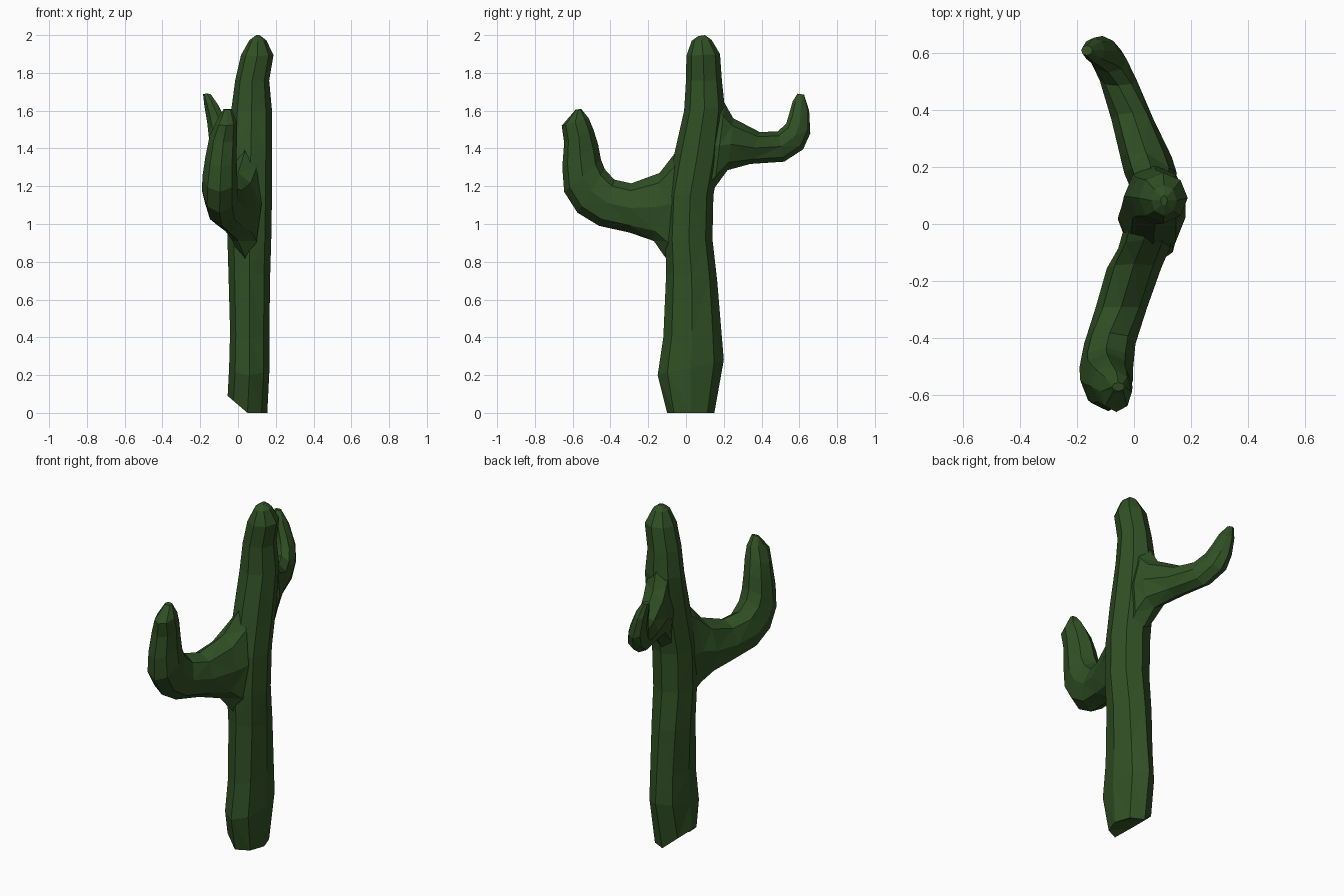
import bpy, bmesh, math
from mathutils import Vector

SIDES = 8

green = bpy.data.materials.new("cactus green")
green.diffuse_color = (0.030, 0.080, 0.018, 1)


def loft(name, stations, slant=0.0):
    """Each station: edge point (y, z), opposite edge point (y, z), x centre, x half width."""
    bm = bmesh.new()
    rings = []
    for n, (y0, z0, y1, z1, xc, hx) in enumerate(stations):
        mid = Vector((xc, (y0 + y1) / 2, (z0 + z1) / 2))
        half = Vector((0, (y1 - y0) / 2, (z1 - z0) / 2))
        ring = []
        for i in range(SIDES):
            a = 2 * math.pi * i / SIDES
            p = mid + half * math.cos(a) + Vector((hx * math.sin(a), 0, 0))
            if n == 0:
                p.z += slant * max(0, -math.sin(a))
            ring.append(bm.verts.new(p))
        rings.append(ring)
    for r, q in zip(rings, rings[1:]):
        for i in range(SIDES):
            j = (i + 1) % SIDES
            bm.faces.new((r[i], r[j], q[j], q[i]))
    bm.faces.new(rings[0])
    bm.faces.new(rings[-1])
    bmesh.ops.triangulate(bm, faces=bm.faces[:])
    bmesh.ops.recalc_face_normals(bm, faces=bm.faces[:])
    me = bpy.data.meshes.new(name)
    bm.to_mesh(me)
    bm.free()
    me.materials.append(green)
    ob = bpy.data.objects.new(name, me)
    bpy.context.collection.objects.link(ob)
    return ob


# Trunk, with a cut-off slanted foot and a blunt top
trunk = loft("cactus", [
    (-0.10, 0.00, 0.15, 0.00, 0.050, 0.105),
    (-0.15, 0.20, 0.20, 0.28, 0.060, 0.107),
    (-0.12, 0.40, 0.185, 0.46, 0.062, 0.104),
    (-0.105, 0.74, 0.165, 0.70, 0.060, 0.110),
    (-0.11, 0.92, 0.14, 0.92, 0.060, 0.116),
    (-0.10, 1.15, 0.145, 1.15, 0.062, 0.118),
    (-0.06, 1.38, 0.18, 1.35, 0.068, 0.112),
    (-0.01, 1.60, 0.205, 1.62, 0.072, 0.107),
    (0.00, 1.76, 0.19, 1.76, 0.075, 0.090),
    (0.002, 1.89, 0.18, 1.90, 0.102, 0.086),
    (0.03, 1.97, 0.135, 1.975, 0.105, 0.045),
    (0.065, 1.995, 0.10, 2.00, 0.105, 0.012),
], slant=0.09)

# Low thick arm, flaring where it leaves the trunk
low_arm = loft("low_arm", [
    (0.03, 0.70, 0.05, 1.50, 0.050, 0.070),
    (-0.115, 0.83, -0.055, 1.38, 0.035, 0.090),
    (-0.17, 0.91, -0.14, 1.27, 0.000, 0.095),
    (-0.30, 0.955, -0.29, 1.215, -0.045, 0.090),
    (-0.46, 0.99, -0.38, 1.235, -0.085, 0.090),
    (-0.575, 1.06, -0.43, 1.29, -0.097, 0.094),
    (-0.645, 1.17, -0.45, 1.34, -0.096, 0.092),
    (-0.655, 1.30, -0.465, 1.42, -0.090, 0.082),
    (-0.645, 1.43, -0.49, 1.50, -0.078, 0.073),
    (-0.658, 1.52, -0.515, 1.56, -0.062, 0.055),
    (-0.585, 1.605, -0.555, 1.61, -0.055, 0.022),
])

# High thin arm on the other side
high_arm = loft("high_arm", [
    (0.07, 1.05, 0.10, 1.80, 0.065, 0.060),
    (0.15, 1.19, 0.205, 1.64, 0.058, 0.092),
    (0.22, 1.285, 0.25, 1.56, 0.042, 0.090),
    (0.34, 1.318, 0.39, 1.487, -0.005, 0.074),
    (0.52, 1.33, 0.485, 1.49, -0.055, 0.065),
    (0.62, 1.395, 0.53, 1.53, -0.090, 0.065),
    (0.658, 1.48, 0.545, 1.58, -0.110, 0.052),
    (0.652, 1.60, 0.565, 1.65, -0.140, 0.038),
    (0.625, 1.685, 0.590, 1.69, -0.165, 0.020),
])

# Fuse the arms into the trunk
for arm in (low_arm, high_arm):
    m = trunk.modifiers.new("fuse", 'BOOLEAN')
    m.operation = 'UNION'
    m.solver = 'EXACT'
    m.object = arm
deps = bpy.context.evaluated_depsgraph_get()
fused = bpy.data.meshes.new_from_object(trunk.evaluated_get(deps))
trunk.modifiers.clear()
trunk.data = fused
for arm in (low_arm, high_arm):
    bpy.data.objects.remove(arm)
